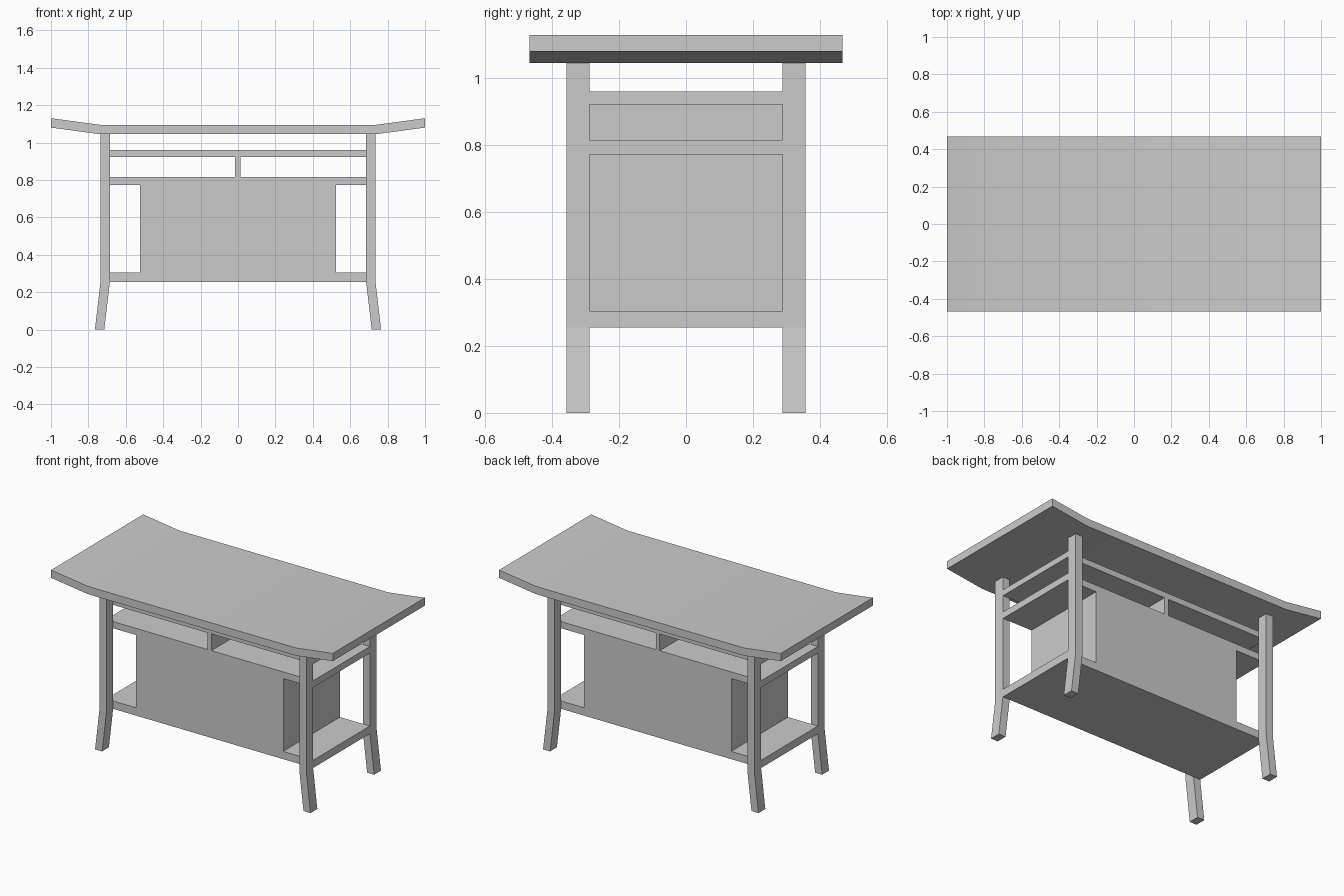
import bpy
import bmesh
from math import radians

cube = bpy.data.objects.get("Cube")
if cube:
    bpy.data.objects.remove(cube, do_unlink=True)

grey = bpy.data.materials.new("light grey")
grey.use_nodes = True
colour = (0.6, 0.6, 0.6, 1)
grey.diffuse_color = colour
grey.node_tree.nodes["Principled BSDF"].inputs["Base Color"].default_value = colour


def extrude_profile(name, points, y0, y1):
    """Sweep an outline in the xz plane from y0 to y1."""
    bm = bmesh.new()
    face = bm.faces.new([bm.verts.new((x, y0, z)) for x, z in points])
    swept = bmesh.ops.extrude_face_region(bm, geom=[face])["geom"]
    verts = [v for v in swept if isinstance(v, bmesh.types.BMVert)]
    bmesh.ops.translate(bm, verts=verts, vec=(0, y1 - y0, 0))
    bmesh.ops.recalc_face_normals(bm, faces=bm.faces)
    mesh = bpy.data.meshes.new(name)
    bm.to_mesh(mesh)
    bm.free()
    mesh.materials.append(grey)
    obj = bpy.data.objects.new(name, mesh)
    bpy.context.collection.objects.link(obj)
    return obj


def box(name, x0, x1, z0, z1, depth):
    outline = [(x0, z0), (x1, z0), (x1, z1), (x0, z1)]
    return extrude_profile(name, outline, -depth, depth)


END = 0.735      # outer face of the legs
INNER = 0.685    # inner face of the legs
DEPTH = 0.288    # half depth between the legs
FRONT = 0.357    # outer y of the legs
KNEE = 0.255     # height where the legs splay
TOP = 1.045      # underside of the tabletop

# Tabletop with upturned ends
lower = [(-1, 1.08), (-0.74, TOP), (0.74, TOP), (1, 1.08)]
upper = [(x, z + 0.05) for x, z in reversed(lower)]
tabletop = extrude_profile("tabletop", lower + upper, -0.467, 0.467)
bpy.ops.object.select_all(action="DESELECT")
tabletop.select_set(True)
bpy.context.view_layer.objects.active = tabletop
bpy.ops.object.shade_smooth_by_angle(angle=radians(30))

# Four legs, splayed outwards at the foot
for side, sx in (("left", 1), ("right", -1)):
    for end, sy in (("front", -1), ("back", 1)):
        outline = [(0.715, 0), (0.765, 0), (END, KNEE),
                   (END, TOP), (INNER, TOP), (INNER, KNEE)]
        extrude_profile(f"{end}_{side}_leg", [(sx * x, z) for x, z in outline],
                        sy * DEPTH, sy * FRONT)

# Shelves between the legs
for name, z0, z1 in (("bottom_shelf", KNEE, 0.305),
                     ("middle_shelf", 0.772, 0.815),
                     ("upper_shelf", 0.922, 0.96)):
    box(name, -END, END, z0, z1, DEPTH)

# Closed cabinet and the small divider above it
box("cabinet", -0.523, 0.523, 0.305, 0.772, DEPTH)
box("divider", -0.015, 0.013, 0.815, 0.922, DEPTH)
